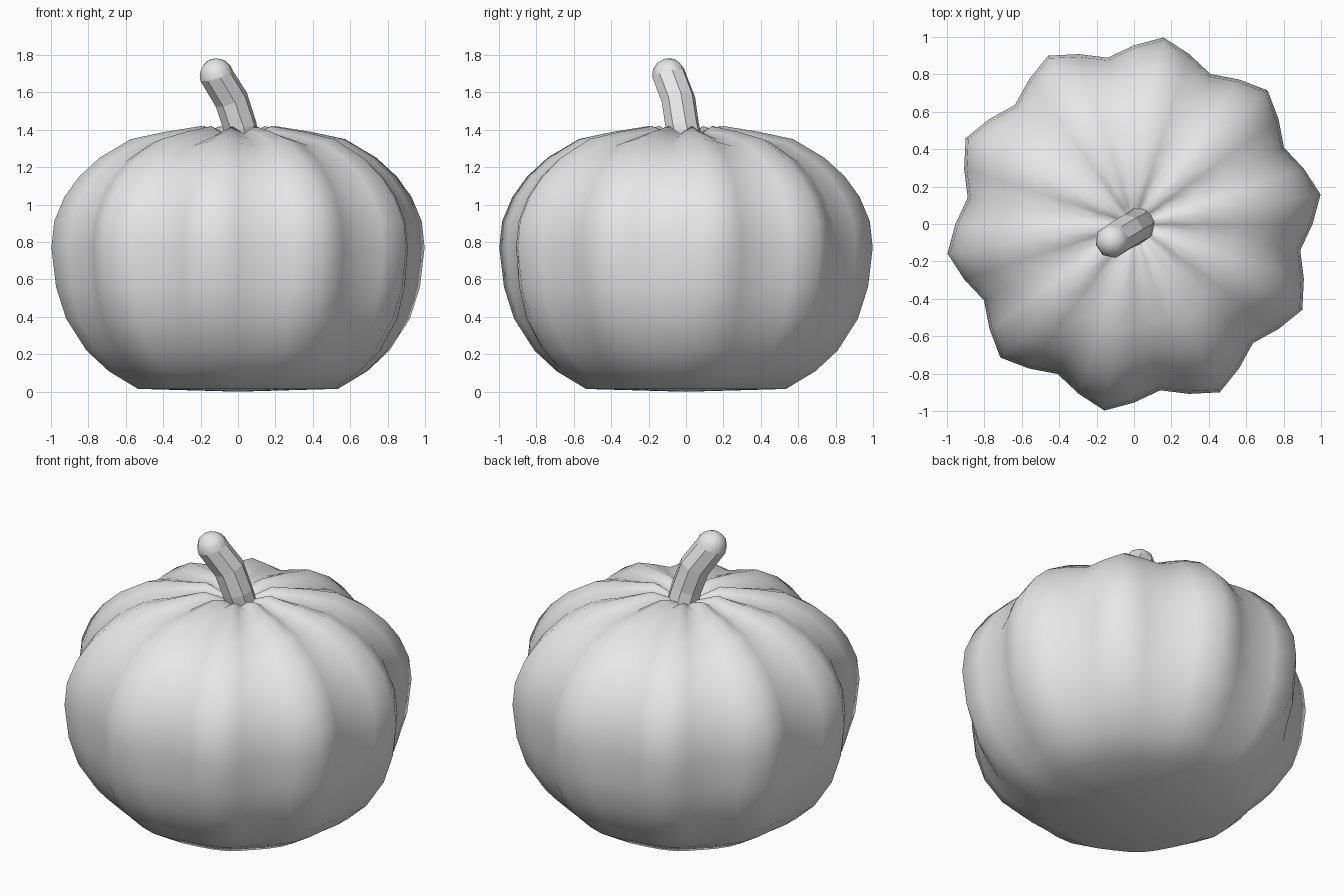
import bpy, bmesh
from math import sin, cos, pi, radians
from mathutils import Vector

cube = bpy.data.objects.get("Cube")
if cube:
    bpy.data.objects.remove(cube)

# Single plain colour
grey = bpy.data.materials.new("plain_grey")
grey.use_nodes = True
colour = (0.8, 0.8, 0.8, 1)
grey.diffuse_color = colour
grey.node_tree.nodes["Principled BSDF"].inputs["Base Color"].default_value = colour


def loft(name, rings, top, bottom):
    """Skin a stack of rings, bottom to top, closing each end with a fan."""
    bm = bmesh.new()
    loops = [[bm.verts.new(p) for p in ring] for ring in rings]
    n = len(loops[0])
    for low, high in zip(loops, loops[1:]):
        for i in range(n):
            j = (i + 1) % n
            bm.faces.new((low[i], low[j], high[j], high[i]))
    for loop, point in ((loops[0], bottom), (loops[-1], top)):
        tip = bm.verts.new(point)
        for i in range(n):
            bm.faces.new((loop[i], loop[(i + 1) % n], tip))
    bmesh.ops.recalc_face_normals(bm, faces=bm.faces)
    mesh = bpy.data.meshes.new(name)
    bm.to_mesh(mesh)
    bm.free()
    mesh.materials.append(grey)
    obj = bpy.data.objects.new(name, mesh)
    bpy.context.collection.objects.link(obj)
    return obj


# Ribbed body: ridge radius, ridge height, groove depth inward, groove depth downward
RIBS, SEGMENTS, TURN = 10, 40, radians(9)
profile = [
    (0.54, 0.015, 0.01, 0), (0.70, 0.11, 0.025, 0), (0.82, 0.22, 0.045, 0),
    (0.93, 0.39, 0.07, 0), (0.985, 0.56, 0.095, 0), (1.01, 0.77, 0.11, 0),
    (0.995, 0.91, 0.11, 0), (0.94, 1.04, 0.105, 0), (0.86, 1.15, 0.09, 0.01),
    (0.75, 1.25, 0.07, 0.02), (0.58, 1.35, 0.045, 0.035),
    (0.39, 1.39, 0.025, 0.04), (0.20, 1.42, 0.01, 0.04), (0.10, 1.38, 0, 0.02),
]
body_rings = []
for r, z, inward, down in profile:
    ring = []
    for i in range(SEGMENTS):
        a = 2 * pi * i / SEGMENTS
        groove = (1 - cos(RIBS * a)) / 2
        rad = r - inward * groove
        ring.append((rad * cos(a + TURN), rad * sin(a + TURN), z - down * groove))
    body_rings.append(ring)
body = loft("pumpkin_body", body_rings, (0, 0, 1.33), (0, 0, 0))
body.data.polygons.foreach_set("use_smooth", [True] * len(body.data.polygons))

# Bent eight-sided stem with a rounded tip
SIDES, RADIUS = 8, 0.092
path = [Vector(p) for p in ((0.03, 0.01, 1.30), (0.01, -0.02, 1.42),
                            (-0.035, -0.04, 1.56), (-0.115, -0.09, 1.69))]
tip_axis = Vector((-0.3, -0.2, 1)).normalized()
stations = [(p, RADIUS) for p in path]
shaft_faces = (len(path) - 1) * SIDES
for step in range(1, 5):
    t = step * pi / 10
    stations.append((path[-1] + tip_axis * RADIUS * sin(t), RADIUS * cos(t)))
axes = [Vector((-0.15, -0.1, 1)), Vector((-0.2, -0.15, 1)), Vector((-0.4, -0.25, 1))]
stem_rings = []
for k, (centre, rad) in enumerate(stations):
    axis = axes[k].normalized() if k < len(axes) else tip_axis
    u = Vector((1, 0, 0)).cross(axis).normalized()
    v = axis.cross(u)
    stem_rings.append([centre + rad * (cos(a) * u + sin(a) * v)
                       for a in (2 * pi * (i + 0.3) / SIDES for i in range(SIDES))])
stem = loft("stem", stem_rings, path[-1] + tip_axis * RADIUS, path[0])
for poly in stem.data.polygons:
    poly.use_smooth = poly.index >= shaft_faces
